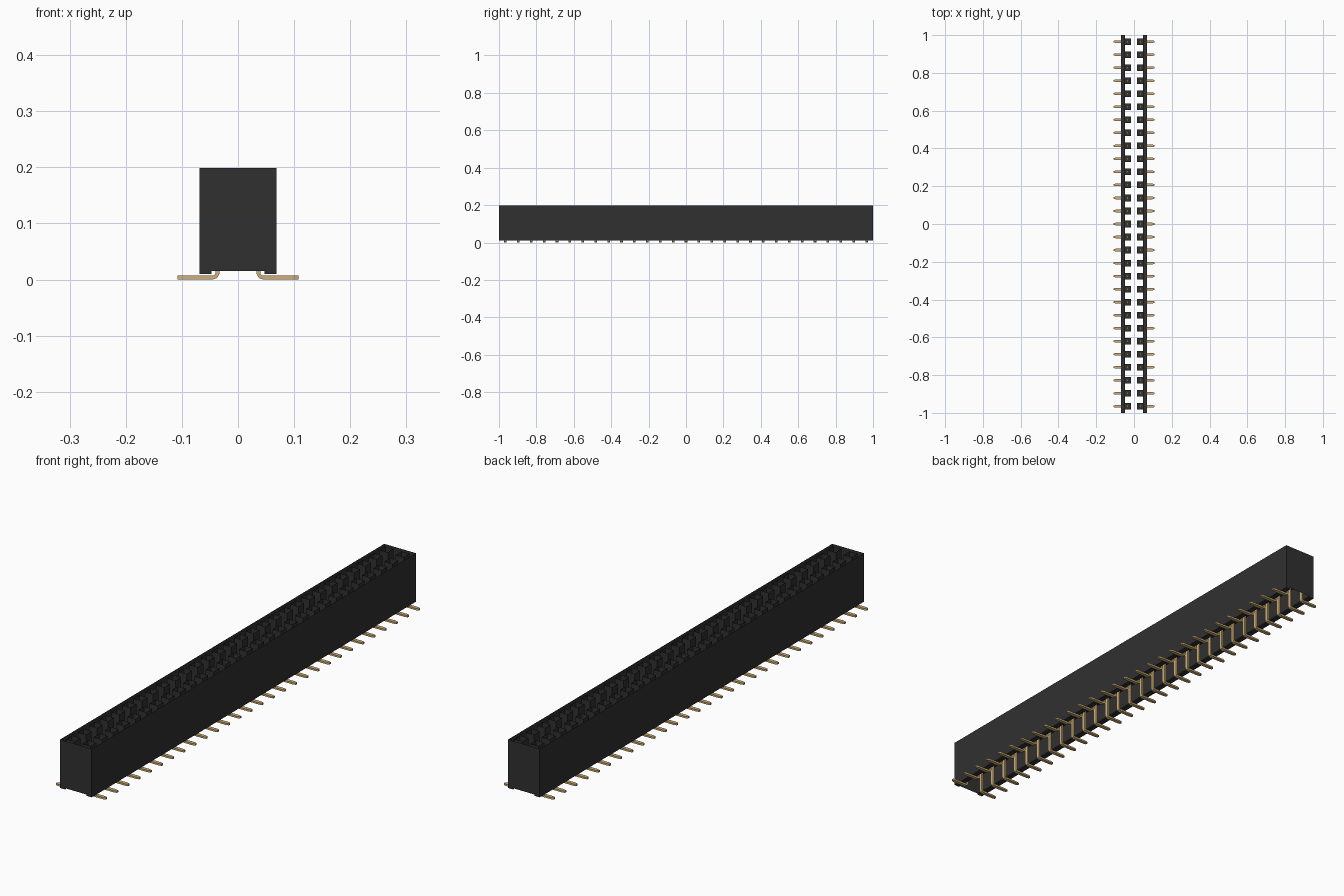
import bpy
import bmesh
from mathutils import Vector

cube = bpy.data.objects.get("Cube")
if cube:
    bpy.data.objects.remove(cube, do_unlink=True)

COUNT = 29
PITCH = 2.0 / COUNT
ROW_X = 0.0345
ROWS_Y = [(i - (COUNT - 1) / 2) * PITCH for i in range(COUNT)]


def material(name, rgb, metallic=0.0):
    m = bpy.data.materials.new(name)
    m.use_nodes = True
    m.diffuse_color = (*rgb, 1)
    bsdf = next(n for n in m.node_tree.nodes if n.type == 'BSDF_PRINCIPLED')
    bsdf.inputs["Base Color"].default_value = (*rgb, 1)
    bsdf.inputs["Roughness"].default_value = 0.6
    return m


BLACK = material("black plastic", (0.030, 0.030, 0.030))
GOLD = material("gold metal", (0.62, 0.43, 0.18))


def finish(name, bm, mat):
    mesh = bpy.data.meshes.new(name)
    bm.to_mesh(mesh)
    bm.free()
    mesh.materials.append(mat)
    obj = bpy.data.objects.new(name, mesh)
    bpy.context.collection.objects.link(obj)
    return obj


# Housing: thin shell, open at the top and along the middle of the underside
W, TOP, FOOT, SEAT, INNER = 0.0685, 0.199, 0.010, 0.015, 0.047
half = [(W, TOP), (W, FOOT), (INNER, FOOT), (INNER, SEAT)]
bm = bmesh.new()
for side in (1, -1):
    rails = [[bm.verts.new((side * x, y, z)) for x, z in half] for y in (-1, 1)]
    for i in range(len(half) - 1):
        quad = [rails[0][i], rails[0][i + 1], rails[1][i + 1], rails[1][i]]
        bm.faces.new(quad if side > 0 else quad[::-1])
# End walls follow the stepped outline
outline = half + [(-x, z) for x, z in reversed(half)]
for y in (-1, 1):
    face = [bm.verts.new((x, y, z)) for x, z in outline]
    bm.faces.new(face[::-1] if y < 0 else face)
bmesh.ops.remove_doubles(bm, verts=bm.verts, dist=1e-5)
finish("housing", bm, BLACK)


# Sockets: square wells hanging from the top, with a floor
def add_well(bm, cx, cy, h=0.0175, floor=0.09):
    corners = [(-h, -h), (h, -h), (h, h), (-h, h)]
    low, high = [[bm.verts.new((cx + x, cy + y, z)) for x, y in corners]
                 for z in (floor, TOP)]
    bm.faces.new(low)
    for i in range(4):
        j = (i + 1) % 4
        bm.faces.new((low[j], low[i], high[i], high[j]))


for side, label in ((1, "left"), (-1, "right")):
    bm = bmesh.new()
    for y in ROWS_Y:
        add_well(bm, side * ROW_X, y)
    finish(label + "_sockets", bm, BLACK)


# Pins: flat strip bent from a horizontal tail up into the socket
T = 0.0035
PATH = [(0.108, T, 0.004), (0.097, T, 0.007), (0.045, T, 0.007),
        (0.0395, 0.0055, 0.007), (0.0365, 0.011, 0.007), (0.0365, 0.120, 0.007)]


def add_pin(bm, side, cy):
    rings = []
    for i, (x, z, w) in enumerate(PATH):
        a, b = PATH[max(i - 1, 0)], PATH[min(i + 1, len(PATH) - 1)]
        t = Vector((b[0] - a[0], b[1] - a[1])).normalized()
        nx, nz = -t.y * T, t.x * T
        rings.append([bm.verts.new((side * (x + s * nx), cy + d * w, z + s * nz))
                      for s, d in ((1, 1), (1, -1), (-1, -1), (-1, 1))])
    for a, b in zip(rings, rings[1:]):
        for i in range(4):
            j = (i + 1) % 4
            bm.faces.new((a[i], a[j], b[j], b[i]))
    bm.faces.new(rings[0])
    bm.faces.new(rings[-1])


for side, label in ((1, "left"), (-1, "right")):
    bm = bmesh.new()
    for y in ROWS_Y:
        add_pin(bm, side, y)
    # rest the tails exactly on the ground
    lowest = min(v.co.z for v in bm.verts)
    bmesh.ops.translate(bm, verts=bm.verts, vec=(0, 0, -lowest))
    bmesh.ops.recalc_face_normals(bm, faces=bm.faces)
    finish(label + "_pins", bm, GOLD)
